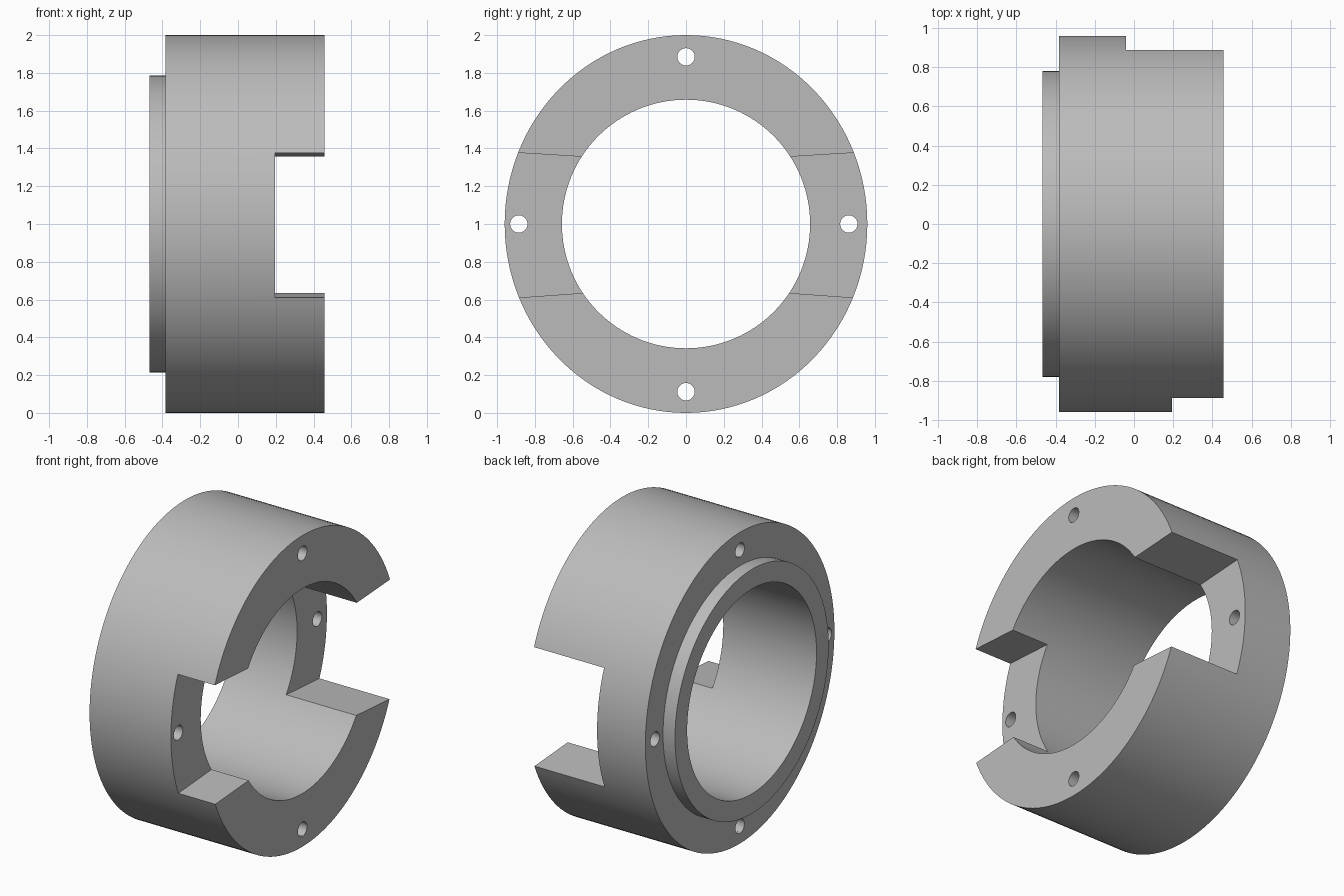
import bpy, bmesh, math

cube = bpy.data.objects.get("Cube")
if cube:
    bpy.data.objects.remove(cube, do_unlink=True)

grey = bpy.data.materials.new("plain grey")
grey.use_nodes = True
colour = (0.5, 0.5, 0.5, 1)
grey.diffuse_color = colour
grey.node_tree.nodes["Principled BSDF"].inputs["Base Color"].default_value = colour

CENTRE = 1.0
SIDES = 128


def make_object(name, bm):
    bmesh.ops.recalc_face_normals(bm, faces=bm.faces)
    mesh = bpy.data.meshes.new(name)
    bm.to_mesh(mesh)
    bm.free()
    obj = bpy.data.objects.new(name, mesh)
    bpy.context.collection.objects.link(obj)
    mesh.materials.append(grey)
    return obj


def lathe(name, profile):
    """Sweep a closed profile of (x, y radius, z radius) around the x axis."""
    bm = bmesh.new()
    rings = []
    for i in range(SIDES):
        a = math.tau * i / SIDES
        rings.append([bm.verts.new((x, ry * math.cos(a), CENTRE + rz * math.sin(a)))
                      for x, ry, rz in profile])
    n = len(profile)
    for i in range(SIDES):
        r, s = rings[i], rings[(i + 1) % SIDES]
        for j in range(n):
            k = (j + 1) % n
            bm.faces.new((r[j], r[k], s[k], s[j]))
    return make_object(name, bm)


def prism(name, outline, x0, x1):
    """Extrude a (y, z) outline along x."""
    bm = bmesh.new()
    face = bm.faces.new([bm.verts.new((x0, y, z)) for y, z in outline])
    new = bmesh.ops.extrude_face_region(bm, geom=[face])["geom"]
    verts = [v for v in new if isinstance(v, bmesh.types.BMVert)]
    bmesh.ops.translate(bm, verts=verts, vec=(x1 - x0, 0, 0))
    return make_object(name, bm)


def circle(y, z, r, n=32):
    return [(y + r * math.cos(math.tau * i / n), z + r * math.sin(math.tau * i / n))
            for i in range(n)]


# Collar with a stepped spigot and a straight bore
collar = lathe("collar", [
    (-0.468, 0.657, 0.658), (-0.468, 0.78, 0.785), (-0.383, 0.78, 0.785),
    (-0.383, 0.96, 1.0), (0.458, 0.96, 1.0), (0.458, 0.657, 0.658)])

# Flared notches: shallow at the front, deep at the back
cutters = []
for side, name, start in ((-1, "front_notch_cutter", 0.195), (1, "back_notch_cutter", -0.04)):
    outline = [(side * 0.4, 0.645), (side * 1.1, 0.595),
               (side * 1.1, 1.39), (side * 0.4, 1.347)]
    cutters.append(prism(name, outline, start, 0.7))

# Four bolt holes running through
for y, z in ((0, 1.885), (0, 0.112), (-0.885, 1.0), (0.862, 1.0)):
    cutters.append(prism("bolt_hole_cutter", circle(y, z, 0.046), -0.7, 0.7))

for cutter in cutters:
    cutter.hide_render = True
    cutter.hide_viewport = True
    mod = collar.modifiers.new(cutter.name, "BOOLEAN")
    mod.operation = "DIFFERENCE"
    mod.solver = "EXACT"
    mod.object = cutter

# Apply the cuts and remove the cutters
bpy.context.view_layer.objects.active = collar
collar.select_set(True)
for mod in list(collar.modifiers):
    bpy.ops.object.modifier_apply(modifier=mod.name)
for cutter in cutters:
    bpy.data.objects.remove(cutter, do_unlink=True)

bpy.ops.object.shade_smooth_by_angle(angle=math.radians(30))
